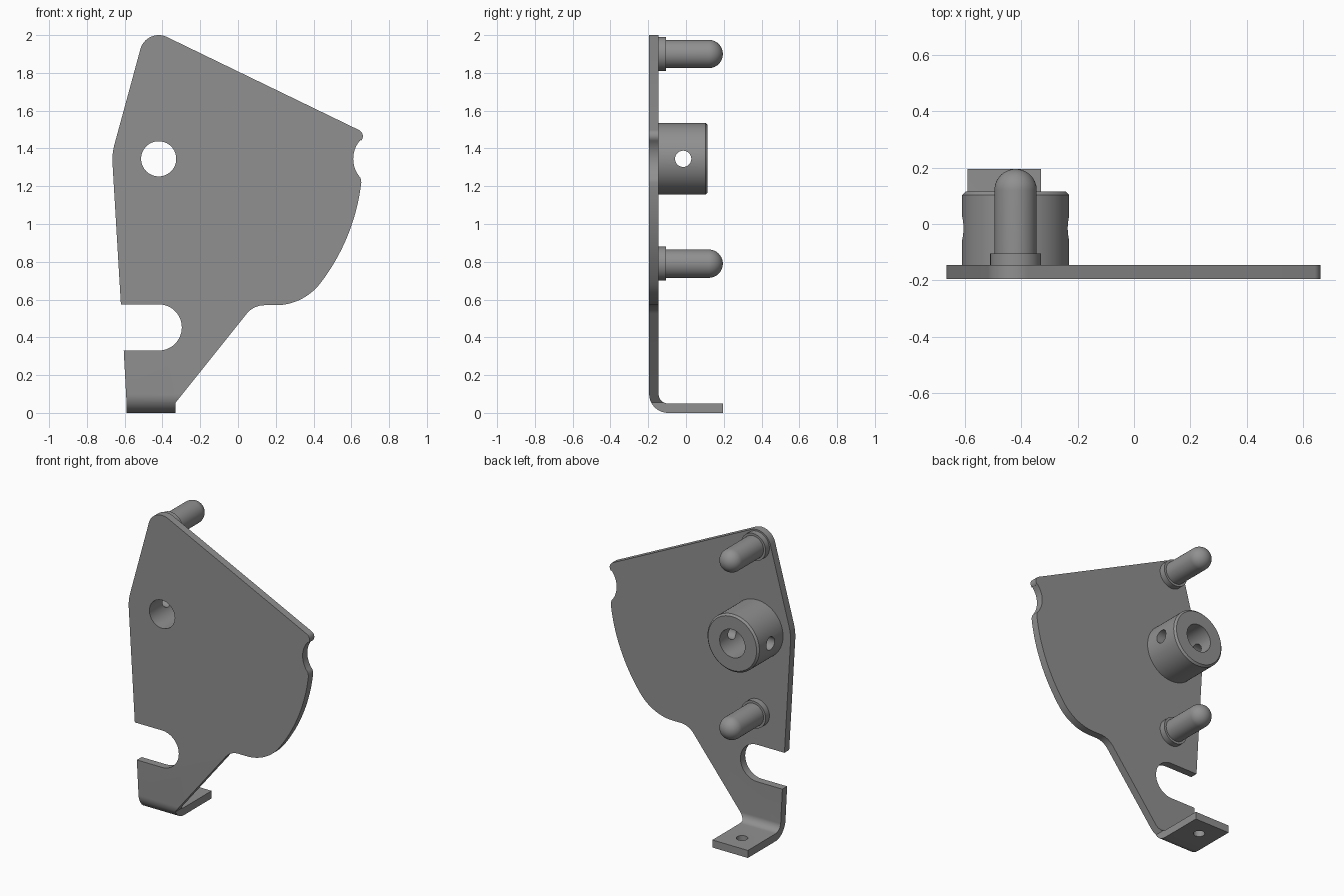
import bpy, bmesh, math
from mathutils import Vector

if "Cube" in bpy.data.objects:
    bpy.data.objects.remove(bpy.data.objects["Cube"])

AX, HUB_Z = -0.42, 1.345          # shared pin / hub axis
BACK = -0.145                     # rear face of the plate

steel = bpy.data.materials.new("grey steel")
steel.diffuse_color = (0.28, 0.28, 0.28, 1)
steel.use_nodes = True
steel.node_tree.nodes["Principled BSDF"].inputs["Base Color"].default_value = steel.diffuse_color


def arc(cx, cy, r, a0, a1, n):
    return [(cx + r * math.cos(math.radians(a0 + (a1 - a0) * i / n)),
             cy + r * math.sin(math.radians(a0 + (a1 - a0) * i / n))) for i in range(n + 1)]


def finish(bm, name):
    bmesh.ops.recalc_face_normals(bm, faces=bm.faces[:])
    me = bpy.data.meshes.new(name)
    bm.to_mesh(me)
    bm.free()
    me.materials.append(steel)
    ob = bpy.data.objects.new(name, me)
    bpy.context.collection.objects.link(ob)
    return ob


def prism(name, pts, offset):
    """Extrude a closed loop of 3D points along offset."""
    bm = bmesh.new()
    face = bm.faces.new([bm.verts.new(p) for p in pts])
    ext = bmesh.ops.extrude_face_region(bm, geom=[face])["geom"]
    bmesh.ops.translate(bm, vec=offset, verts=[v for v in ext if isinstance(v, bmesh.types.BMVert)])
    return finish(bm, name)


def rod(name, centre, r, axis, length, n=48):
    """Round cutter starting at centre and running along axis."""
    c, d = Vector(centre), Vector(axis)
    u = d.orthogonal().normalized()
    w = d.cross(u)
    return prism(name, [c + u * x + w * y for x, y in arc(0, 0, r, 0, 360, n)[:-1]], d * length)


def lathe(name, profile, z, closed=False, n=64):
    """Spin (radius, y) points around the y direction at (AX, z)."""
    bm = bmesh.new()
    vs = [bm.verts.new((AX + r, y, z)) for r, y in profile]
    pairs = list(zip(vs, vs[1:] + vs[:1])) if closed else list(zip(vs, vs[1:]))
    es = [bm.edges.new(p) for p in pairs]
    bmesh.ops.spin(bm, geom=vs + es, cent=(AX, 0, z), axis=(0, 1, 0),
                   angle=math.tau, steps=n, use_merge=False)
    bmesh.ops.remove_doubles(bm, verts=bm.verts[:], dist=1e-5)
    return finish(bm, name)


def boolean(ob, tool, op):
    m = ob.modifiers.new("cut", 'BOOLEAN')
    m.operation, m.object, m.solver = op, tool, 'EXACT'
    bpy.context.view_layer.objects.active = ob
    bpy.ops.object.modifier_apply(modifier=m.name)
    bpy.data.objects.remove(tool)


def smooth(ob):
    bpy.ops.object.select_all(action='DESELECT')
    ob.select_set(True)
    bpy.context.view_layer.objects.active = ob
    bpy.ops.object.shade_smooth_by_angle(angle=math.radians(30))


# Bent sheet: L section swept across x
section = [(-0.195, 2.2)] + arc(-0.095, 0.1, 0.1, 180, 270, 14) + [(0.195, 0), (0.195, 0.05)]
section += arc(-0.095, 0.1, 0.05, 270, 180, 14) + [(BACK, 2.2)]
plate = prism("bent_plate", [(-0.9, y, z) for y, z in section], (1.8, 0, 0))

# Plate outline, counter-clockwise from the foot
outline = [(-0.59, -0.1), (-0.33, -0.1), (-0.33, 0.055)]
outline += arc(0.14, 0.45, 0.12, 140.7, 90, 10)            # inner fillet
outline += arc(0.20, 0.867, 0.297, 270, 322.4, 16)         # lower round
outline += arc(AX, HUB_Z, 1.08, -37, -6.6, 24)             # large sector edge
outline += arc(0.76, HUB_Z, 0.15, 222, 138.4, 16)          # bite
outline += arc(0.625, 1.465, 0.036, -41, 64, 10)           # tip
outline += arc(AX, 1.90, 0.1, 64, 165, 16)                 # top corner
outline += arc(-0.355, 1.34, 0.31, 165, 183.5, 8)          # left corner
outline += [(-0.62, 0.575)] + arc(AX, 0.4525, 0.1225, 90, -90, 28)  # open slot
outline += [(-0.605, 0.33), (-0.59, 0.05)]
boolean(plate, prism("outline_tool", [(x, -0.5, z) for x, z in outline], (0, 1, 0)), 'INTERSECT')

# Bore through the plate and screw hole in the foot
boolean(plate, rod("bore_tool", (AX, -0.4, HUB_Z), 0.093, (0, 1, 0), 0.5, 64), 'DIFFERENCE')
boolean(plate, rod("foot_hole_tool", (-0.46, 0.07, -0.1), 0.035, (0, 0, 1), 0.3), 'DIFFERENCE')
smooth(plate)

# Hub collar with chamfered rim and cross hole
hub = lathe("hub_collar", [(0.093, BACK), (0.19, BACK), (0.19, 0.103), (0.178, 0.115), (0.093, 0.115)],
            HUB_Z, closed=True)
boolean(hub, rod("cross_hole_tool", (AX - 0.4, -0.015, HUB_Z), 0.043, (1, 0, 0), 0.8), 'DIFFERENCE')
smooth(hub)

# Two flanged pins with domed ends
pin = [(0, BACK), (0.09, BACK), (0.09, -0.105), (0.075, -0.105)] + arc(0, 0.12, 0.075, 0, 90, 14)
for name, z in (("upper_pin", 1.90), ("lower_pin", 0.79)):
    smooth(lathe(name, pin, z))
